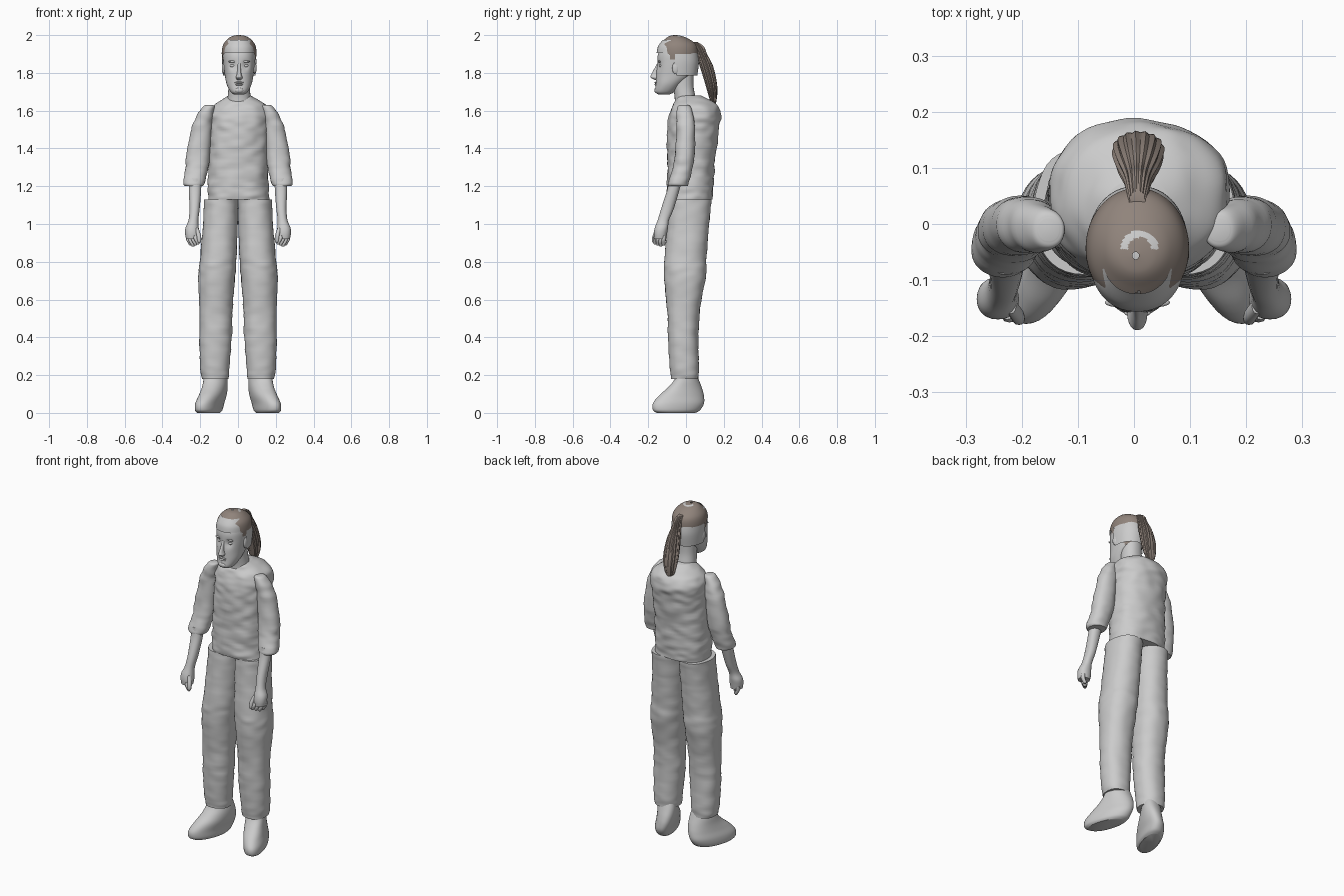
import bpy, bmesh, math
from mathutils import Vector, Matrix, noise

cube = bpy.data.objects.get("Cube")
if cube:
    bpy.data.objects.remove(cube, do_unlink=True)


def material(name, rgb):
    mat = bpy.data.materials.new(name)
    mat.use_nodes = True
    colour = (*rgb, 1)
    mat.diffuse_color = colour
    for node in mat.node_tree.nodes:
        if node.type == 'BSDF_PRINCIPLED':
            node.inputs["Base Color"].default_value = colour
    return mat


GREY = material("pale_grey", (.6, .6, .6))
BROWN = material("hair_brown", (.28, .23, .2))
created = []


def finish(bm, name, materials):
    mesh = bpy.data.meshes.new(name)
    bm.to_mesh(mesh)
    bm.free()
    for mat in materials:
        mesh.materials.append(mat)
    obj = bpy.data.objects.new(name, mesh)
    bpy.context.collection.objects.link(obj)
    created.append(obj)
    return obj


def spline(rings, steps):
    """Smoothly interpolate between cross-section sizes."""
    out = []
    last = len(rings) - 1
    for i in range(last):
        a, b, c, d = (rings[max(0, min(last, i + k))] for k in (-1, 0, 1, 2))
        for s in range(steps):
            t = s / steps
            out.append([q + t * (r - p) / 2 + t * t * (p - 2.5 * q + 2 * r - d_ / 2)
                        + t ** 3 * (1.5 * (q - r) + (d_ - p) / 2)
                        for p, q, r, d_ in zip(a, b, c, d)])
    out.append(rings[-1])
    return out


def loft(name, rings, materials=(GREY,), side=1, segs=40, steps=6, power=2.2,
         wrinkle=0, ridges=0, shape=None, keep=None, paint=None):
    """Skin rounded sections given as (z, x min, x max, y min, y max) in hundredths."""
    bm = bmesh.new()
    loops = []
    for z, x0, x1, y0, y1 in spline(rings, steps):
        loop = []
        for i in range(segs):
            a = math.tau * i / segs
            c, s = math.cos(a), math.sin(a)
            c = math.copysign(abs(c) ** (2 / power), c)
            s = math.copysign(abs(s) ** (2 / power), s)
            r = 1 + ridges * math.sin(segs / 4 * a)
            v = Vector(((x0 + x1 + (x1 - x0) * c * r) / 200,
                        (y0 + y1 + (y1 - y0) * s * r) / 200, z / 100))
            if wrinkle:
                v += Vector((c, s, 0)) * wrinkle * noise.noise((v.x * 14, v.y * 14, v.z * 30))
            if shape:
                v = shape(v)
            v.x *= side
            loop.append(bm.verts.new(v))
        loops.append(loop)
    for low, high in zip(loops, loops[1:]):
        for i in range(segs):
            j = (i + 1) % segs
            bm.faces.new((low[i], low[j], high[j], high[i]))
    bm.faces.new(loops[0])
    bm.faces.new(loops[-1])
    bmesh.ops.recalc_face_normals(bm, faces=bm.faces[:])
    if keep:
        gone = [f for f in bm.faces if len(f.verts) > 4 or not keep(f.calc_center_median())]
        bmesh.ops.delete(bm, geom=gone, context='FACES')
    if paint:
        for f in bm.faces:
            f.material_index = int(paint(f.calc_center_median()))
    return finish(bm, name, materials)


def blob(name, loc, size):
    bm = bmesh.new()
    bmesh.ops.create_uvsphere(bm, u_segments=20, v_segments=12, radius=1,
                              matrix=Matrix.Translation(loc) @ Matrix.Diagonal((*size, 1)))
    return finish(bm, name, (GREY,))


# Shirt body
loft("shirt_body", [(113, -16, 16.5, -10, 14), (120, -16, 16, -10, 14.5),
                    (135, -15.5, 16, -10, 15.5), (150, -15, 16.5, -9.8, 17.5),
                    (158, -15, 17, -9, 18.5), (163, -12.5, 15, -7, 16.5),
                    (166, -8, 10.5, -5, 12), (168, -5, 7, -4, 8)],
     segs=72, steps=9, power=2.3, wrinkle=.008)

# Neck
loft("neck", [(160, -6, 7.2, -6, 6), (167, -5.5, 6.7, -6, 5),
              (173, -5, 6.2, -7, 4), (181, -5, 6.2, -8, 4)])

# Legs, feet, arms and hands
for side, label in ((1, "left"), (-1, "right")):
    loft(label + "_trouser_leg",
         [(18, 5, 19, -8, 6.5), (24, 4.5, 20, -8.5, 6.8), (40, 3.2, 20.5, -9.5, 6.5),
          (55, 2.8, 20.5, -10, 7.5), (72, 1.5, 21, -11.5, 10.5), (82, .8, 20, -11.5, 11),
          (98, .2, 18.7, -10, 12), (113, 0, 18, -9, 13.5)],
         side=side, wrinkle=.004, steps=8)
    loft(label + "_shoe",
         [(0, 9, 19, -15.5, 5), (1.5, 8, 20, -17.5, 7.5), (5, 7.5, 20, -17.5, 9.5),
          (9, 6.5, 19, -14.5, 9.5), (13, 6, 18.3, -10, 8.5),
          (17, 6, 18, -6.5, 7), (21, 6.5, 17.5, -5, 5.5)],
         side=side, shape=lambda v: Vector((v.x - v.y * .3, v.y, v.z)))
    loft(label + "_sleeve",
         [(120, 18.5, 28, -9, 1), (122, 17.5, 29.2, -9.5, 1.5), (128, 16, 28, -7.5, 3),
          (135, 15, 27.5, -6, 4.5), (150, 14, 25, -5, 4.8), (157, 13.2, 22, -5, 4),
          (162, 12.5, 18.5, -4.5, 2.5), (163, 13.5, 17, -3, 1)],
         side=side, wrinkle=.005)
    loft(label + "_forearm_and_palm",
         [(92, 21, 27.5, -16.8, -10.5), (95, 20.5, 28, -17, -10),
          (98, 20.8, 27.8, -16.5, -9.5), (102, 21, 26.2, -15, -9),
          (108, 20.3, 25.7, -13.2, -6.5), (118, 19.5, 26, -10, -3.5),
          (124, 19.5, 26, -9, -2)], side=side, segs=24)
    # Four curled fingers and a thumb
    for i in range(4):
        x, y = 26.5 - i * 1.3, -11.5 - i * 1.5
        tip = 88 + abs(i - 1) * .6
        loft(f"{label}_finger_{i + 1}",
             [(tip, x - 2, x - .8, y - 1, y + .2), (tip + 1, x - 2.2, x - .2, y - 1.4, y + .7),
              (tip + 3, x - 1.2, x + .9, y - 1.5, y + .8), (94, x - 1, x + 1, y - 1, y + 1)],
             side=side, segs=12, steps=4)
    loft(label + "_thumb", [(90, 20, 21, -17.5, -16.5), (91, 19.5, 21.5, -18, -16),
                            (94, 19.6, 22, -17.6, -15), (98, 21, 23, -16, -13)],
         side=side, segs=12, steps=4)

# Head with hollowed eye sockets
MIDDLE = .006


def sockets(v):
    for s in (-1, 1):
        d = (v - Vector((MIDDLE + s * .034, -.148, 1.838))).length / .02
        v.y += .011 * math.exp(-d * d)
    return v


loft("head", [(168.5, -2, 3.2, -14.5, -9), (170, -4, 5.2, -16.3, -6),
              (174, -6, 7.2, -16, -2), (179, -7, 8.2, -15.8, 3.5),
              (185, -7.7, 8.9, -15.3, 5), (190, -7.8, 9, -14.8, 5),
              (195, -6.8, 8, -12.5, 3.5), (198, -4, 5.2, -9.5, -1), (199, -1, 2, -6.5, -4)],
     (GREY, BROWN), segs=64, shape=sockets,
     paint=lambda c: c.y > 0 and 1.76 < c.z < 1.795)
loft("nose", [(176.3, -.6, 1.8, -16.6, -13), (177.6, -1.2, 2.4, -18.8, -13),
              (179, -.7, 1.9, -18.5, -13), (182, -.3, 1.5, -16.9, -13),
              (185, -.3, 1.5, -15.4, -13)], segs=20, steps=4)
blob("upper_lip", (MIDDLE, -.158, 1.749), (.024, .008, .005))
blob("lower_lip", (MIDDLE, -.157, 1.738), (.02, .009, .006))
blob("chin", (MIDDLE, -.155, 1.708), (.024, .013, .015))
for s, label in ((1, "left"), (-1, "right")):
    blob(label + "_eye", (MIDDLE + s * .034, -.131, 1.838), (.015, .011, .009))
    blob(label + "_brow", (MIDDLE + s * .034, -.14, 1.86), (.024, .008, .006))
    blob(label + "_ear", (MIDDLE + s * .083, -.055, 1.825), (.009, .018, .032))

# Headband across the forehead and shell behind the ears
loft("forehead_band", [(190.5, -8, 9.2, -15.6, 5), (194, -7.6, 8.8, -14.8, 5),
                       (197.5, -5.8, 7, -12.4, 3)],
     segs=64, keep=lambda c: c.y < -.08)
loft("back_head_shell", [(178.5, -8, 9.2, -16, 6), (186, -8.4, 9.7, -16, 6.8),
                         (193, -8, 9.2, -15, 5.8)],
     segs=64, keep=lambda c: c.y > -.055)


# Hair cap with a ragged front edge and a worn patch on the crown
def hairline(c):
    if c.y < -.085:
        return c.z > 1.968 - .8 * abs(c.x - MIDDLE) + .005 * math.sin(c.x * 190)
    return c.z > (1.87 if c.y < -.055 else 1.9)


def crown_patch(c):
    reach = math.hypot(c.x - .01, c.y + .045)
    return .021 < reach < .034 and c.y > -.045


loft("hair_cap", [(186, -8.3, 9.5, -14.8, 6), (191, -8.6, 9.8, -15, 6.4),
                  (195, -7.8, 9, -14.2, 5.3), (198, -5.4, 6.6, -11, 1.5),
                  (199.5, -3, 4, -8.8, -2.2), (200, -.3, .9, -6.3, -5)],
     (BROWN, GREY), segs=96, steps=10, power=2, keep=hairline, paint=crown_patch)

# Ponytail with strand ridges
loft("ponytail", [(162, .2, 1.2, 14, 15.3), (165, -2, 3.2, 12.9, 16),
                  (170, -3.2, 4.7, 11.5, 16.5), (176, -3.7, 5.2, 9.8, 16),
                  (184, -3, 4.5, 7.3, 14), (190, -1.8, 3.2, 5.5, 11),
                  (194, -1.3, 2.6, 3.5, 9.3), (196.3, -.8, 2, 2, 6)],
     (BROWN,), segs=64, power=2, ridges=.06)

# Smooth shading with crisp edges
bpy.ops.object.select_all(action='DESELECT')
for obj in created:
    obj.select_set(True)
bpy.context.view_layer.objects.active = created[0]
bpy.ops.object.shade_smooth_by_angle(angle=math.radians(45))
